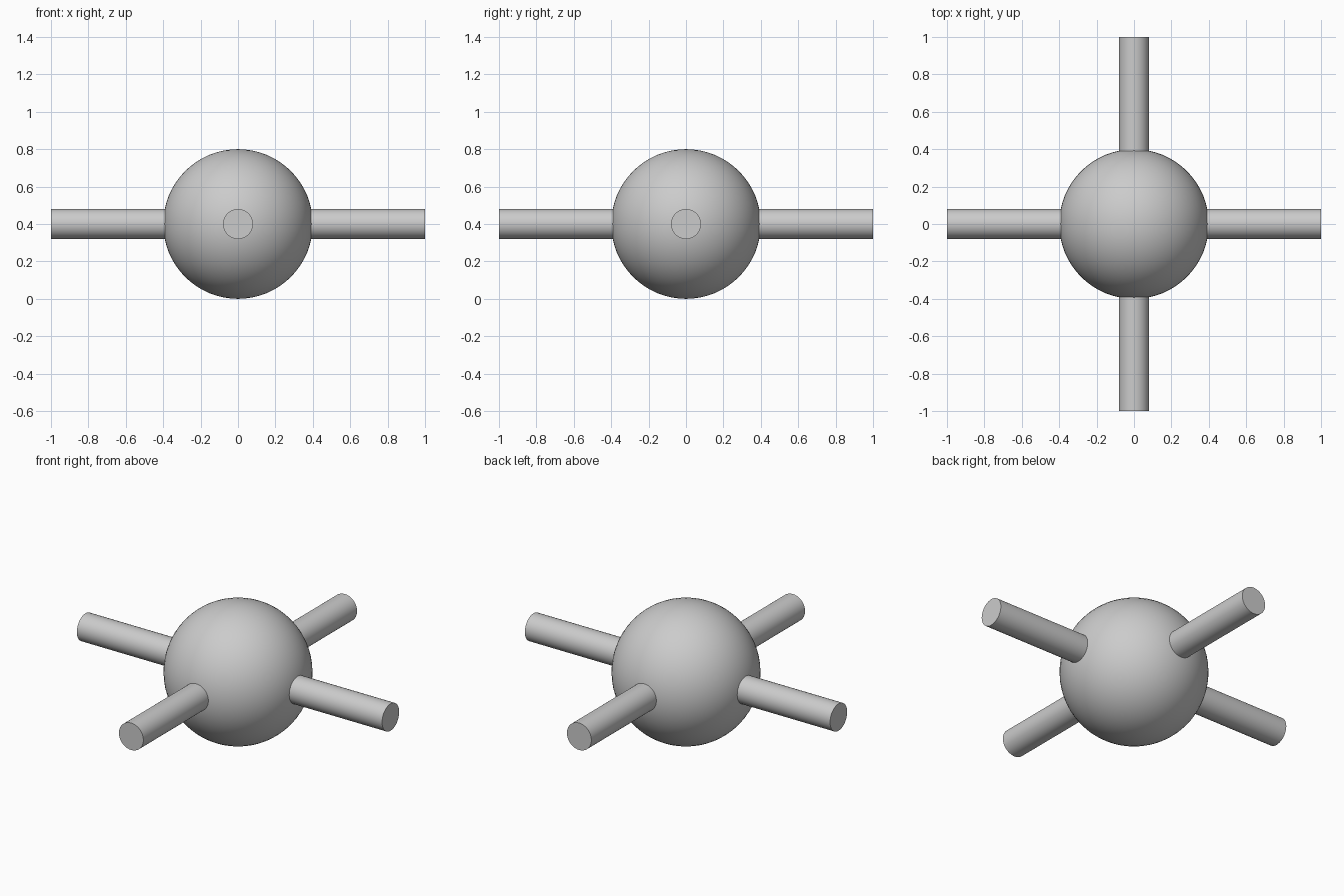
import bpy
from math import pi, cos, sin, radians

CENTRE_Z, BALL_R, ROD_R, REACH = 0.4, 0.4, 0.08, 1.0
ROD_START = 0.3  # inner end, buried in the ball

cube = bpy.data.objects.get("Cube")
if cube:
    bpy.data.objects.remove(cube, do_unlink=True)

# Single plain grey for the whole model
grey = bpy.data.materials.new("plain_grey")
grey.use_nodes = True
colour = (0.6, 0.6, 0.6, 1)
grey.diffuse_color = colour
grey.node_tree.nodes["Principled BSDF"].inputs["Base Color"].default_value = colour


def finish(name):
    obj = bpy.context.object
    obj.name = name
    obj.data.materials.append(grey)
    bpy.ops.object.shade_smooth_by_angle(angle=radians(40))


# Central ball
bpy.ops.mesh.primitive_uv_sphere_add(segments=64, ring_count=32, radius=BALL_R,
                                     location=(0, 0, CENTRE_Z))
finish("ball")

# Four horizontal rods
mid = (ROD_START + REACH) / 2
for i, side in enumerate(("left", "back", "right", "front")):
    a = i * pi / 2
    bpy.ops.mesh.primitive_cylinder_add(vertices=48, radius=ROD_R, depth=REACH - ROD_START,
                                        location=(mid * cos(a), mid * sin(a), CENTRE_Z),
                                        rotation=(0, pi / 2, a))
    finish(side + "_rod")
